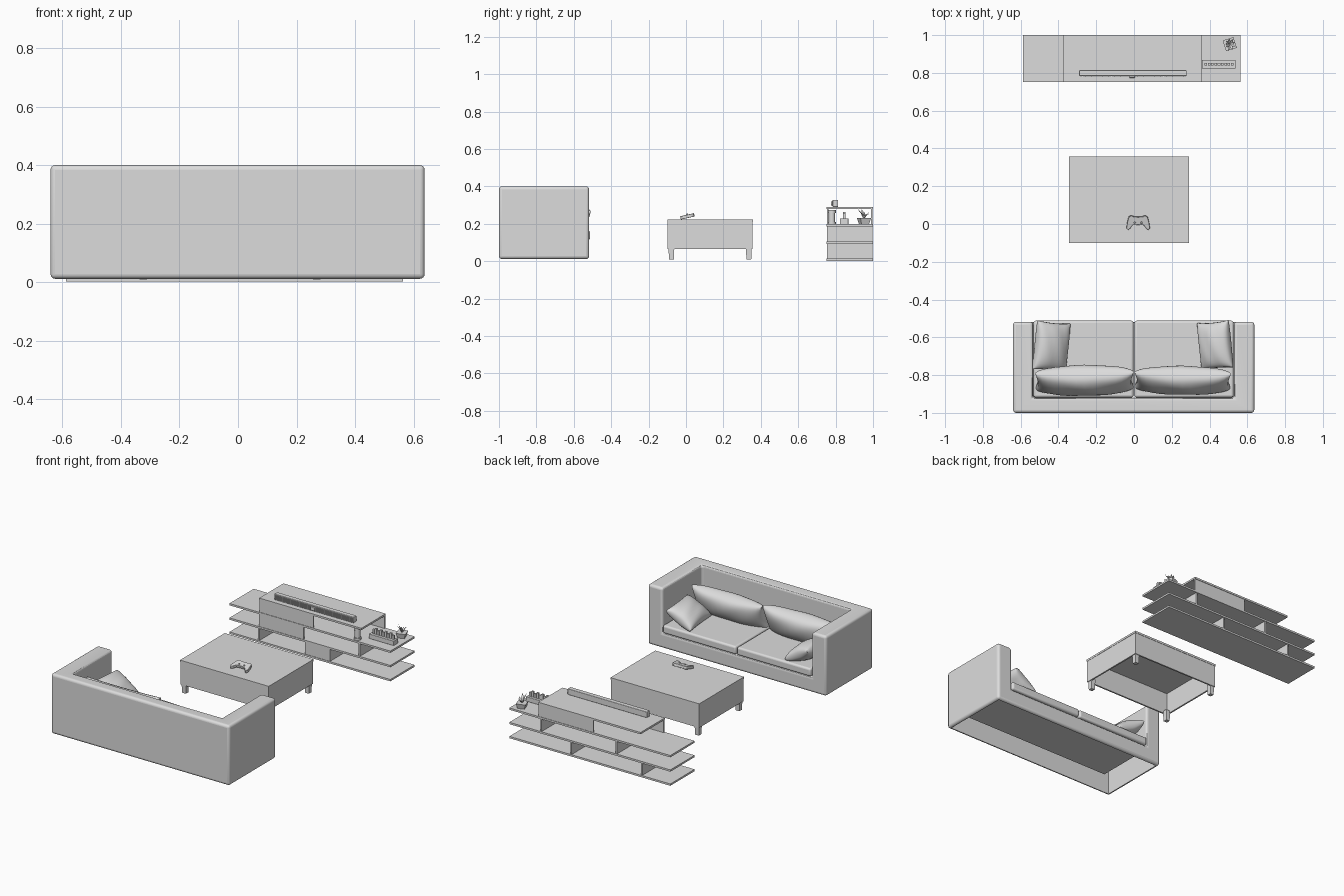
import bpy, bmesh, math, random
from mathutils import Matrix, Vector

if "Cube" in bpy.data.objects:
    bpy.data.objects.remove(bpy.data.objects["Cube"])
random.seed(4)

grey = bpy.data.materials.new("plain grey")
grey.use_nodes = True
grey.diffuse_color = (0.72, 0.72, 0.72, 1)
grey.node_tree.nodes["Principled BSDF"].inputs["Base Color"].default_value = (0.72, 0.72, 0.72, 1)


def add(name, bm, smooth=False):
    bmesh.ops.recalc_face_normals(bm, faces=bm.faces)
    mesh = bpy.data.meshes.new(name)
    bm.to_mesh(mesh)
    bm.free()
    mesh.materials.append(grey)
    ob = bpy.data.objects.new(name, mesh)
    bpy.context.collection.objects.link(ob)
    if smooth:
        shade(ob)
    return ob


def shade(ob):
    bpy.ops.object.select_all(action="DESELECT")
    ob.select_set(True)
    bpy.context.view_layer.objects.active = ob
    bpy.ops.object.shade_smooth_by_angle(angle=math.radians(40))


def put_box(bm, x, y, z):
    size = [b - a for a, b in (x, y, z)]
    mid = [(a + b) / 2 for a, b in (x, y, z)]
    m = Matrix.Translation(mid) @ Matrix.Diagonal((*size, 1))
    return bmesh.ops.create_cube(bm, size=1, matrix=m)["verts"]


def box(name, x, y, z, bevel=0):
    bm = bmesh.new()
    put_box(bm, x, y, z)
    ob = add(name, bm)
    if bevel:
        round_edges(ob, bevel)
    return ob


def round_edges(ob, width, segments=4):
    mod = ob.modifiers.new("round", "BEVEL")
    mod.width, mod.segments = width, segments
    shade(ob)


def cut(ob, name, x, y, z):
    cutter = box(name, x, y, z)
    cutter.hide_render = True
    cutter.hide_viewport = True
    cutter.display_type = "WIRE"
    mod = ob.modifiers.new(name, "BOOLEAN")
    mod.operation, mod.object, mod.solver = "DIFFERENCE", cutter, "EXACT"


def pillow(name, centre, half, turn, n=18):
    """Two puffed sheets sharing one pinched seam."""
    bm = bmesh.new()
    for side in (1, -1):
        verts = bmesh.ops.create_grid(bm, x_segments=n, y_segments=n, size=1)["verts"]
        for v in verts:
            a, b = math.sin(v.co.x * math.pi / 2), math.sin(v.co.y * math.pi / 2)
            puff = max(0, (1 - a * a) * (1 - b * b)) ** 0.36
            wrinkle = 1 + 0.03 * math.sin(7 * a + 3 * b)
            v.co = (a * half[0] * (1 - 0.05 * (1 - b * b)),
                    b * half[1] * (1 - 0.05 * (1 - a * a)),
                    side * half[2] * puff * wrinkle)
    bmesh.ops.remove_doubles(bm, verts=bm.verts, dist=0.0002)
    rot = Matrix.Rotation(turn[2], 4, "Z") @ Matrix.Rotation(turn[1], 4, "Y") @ Matrix.Rotation(turn[0], 4, "X")
    bm.transform(Matrix.Translation(centre) @ rot)
    return add(name, bm, True)


# Sofa: rounded hollow shell, open underneath
sofa = box("sofa_shell", (-.64, .637), (-1, -.518), (.012, .40))
cut(sofa, "seat_cutter", (-.535, .53), (-.92, -.4), (.112, .6))
round_edges(sofa, .016)
cut(sofa, "underside_cutter", (-.622, .619), (-.982, -.536), (-.1, .104))
cut(sofa, "back_hollow_cutter", (-.622, .619), (-.982, -.938), (.05, .382))
cut(sofa, "right_arm_hollow_cutter", (-.622, -.553), (-.96, -.536), (.05, .382))
cut(sofa, "left_arm_hollow_cutter", (.548, .619), (-.96, -.536), (.05, .382))

# Seat cushions
box("seat_cushion_right", (-.532, -.003), (-.918, -.512), (.113, .165), .012)
box("seat_cushion_left", (.003, .527), (-.918, -.512), (.113, .165), .012)

# Loose pillows
lean = math.radians(66)
pillow("back_pillow_right", (-.262, -.828, .24), (.262, .1, .075), (lean, 0, .015))
pillow("back_pillow_left", (.258, -.828, .235), (.256, .095, .07), (lean, 0, -.015))
tilt = math.radians(30)
pillow("side_pillow_right", (-.437, -.648, .22), (.1, .13, .055), (0, tilt, -.1))
pillow("side_pillow_left", (.43, -.642, .22), (.095, .126, .055), (0, -tilt, .1))

# Coffee table: open-bottomed apron, overlapping top, tapered legs
X, Y = (-.345, .29), (-.1, .358)
t, e = .012, .002
box("table_apron_front", (X[0] + e, X[1] - e), (Y[0] + e, Y[0] + t), (.065, .209))
box("table_apron_back", (X[0] + e, X[1] - e), (Y[1] - t, Y[1] - e), (.065, .209))
box("table_apron_right", (X[0] + e, X[0] + t), (Y[0] + e, Y[1] - e), (.065, .209))
box("table_apron_left", (X[1] - t, X[1] - e), (Y[0] + e, Y[1] - e), (.065, .209))
box("table_top_front", X, (Y[0], .195), (.209, .222))
box("table_top_back", X, (.195, Y[1]), (.209, .222))
for i, cx in enumerate((X[0] + .022, X[1] - .022)):
    for j, cy in enumerate((Y[0] + .022, Y[1] - .022)):
        bm = bmesh.new()
        for v in put_box(bm, (-.016, .016), (-.016, .016), (.01, .08)):
            if v.co.z < .05:
                v.co.x *= .8
                v.co.y *= .8
        bm.transform(Matrix.Translation((cx, cy, 0)))
        add(f"table_leg_{i}{j}", bm)

# Game pad: mirrored outline, extruded and tilted
half = [(0, .036), (.022, .037), (.036, .043), (.05, .036), (.058, .005),
        (.062, -.024), (.054, -.034), (.044, -.028), (.03, -.008), (0, -.006)]
outline = half + [(-x, y) for x, y in reversed(half[1:-1])]
bm = bmesh.new()
face = bm.faces.new([bm.verts.new((x, y, 0)) for x, y in outline])
top = bmesh.ops.extrude_face_region(bm, geom=[face])["geom"]
bmesh.ops.translate(bm, vec=(0, 0, .018), verts=[g for g in top if isinstance(g, bmesh.types.BMVert)])
for sx in (-1, 1):
    bmesh.ops.create_cone(bm, cap_ends=True, segments=10, radius1=.006, radius2=.005, depth=.008,
                          matrix=Matrix.Translation((sx * .018, .006, .02)))
bm.transform(Matrix.Translation((.022, .005, .23)) @ Matrix.Rotation(.22, 4, "X"))
pad = add("game_pad", bm)
round_edges(pad, .005, 2)

# Media unit: three long shelves, a shorter top, staggered panels
F, B = .752, 1.0
for i, z in enumerate((.002, .093, .186)):
    box(f"long_shelf_{i}", (-.588, .564), (F, B), (z, z + .012))
box("top_shelf", (-.375, .357), (F, B), (.278, .29))
f, b = F + .003, B - .003
box("top_front_panel", (-.374, .01), (f, f + .008), (.198, .278))
box("top_back_panel", (-.035, .356), (b - .008, b), (.198, .278))
for name, x, z in (("low_divider_left", .125, .014), ("low_divider_right", -.38, .014),
                   ("mid_divider_left", .34, .105), ("mid_divider_right", -.2, .105)):
    box(name, (x - .005, x + .005), (f, b), (z, z + .08))
box("mid_front_panel", (-.38, -.06), (f, f + .008), (.105, .186))
box("low_front_panel", (-.05, .125), (f, f + .008), (.014, .093))

# Sound bar with ribbed grille
box("sound_bar", (-.29, .278), (.784, .814), (.29, .328), .003)
bm = bmesh.new()
for i in range(88):
    x = -.284 + i * .0064
    put_box(bm, (x, x + .0035), (.78, .785), (.295, .323))
add("sound_bar_grille", bm)
box("sound_bar_sensor", (-.025, .005), (.774, .786), (.298, .32), .003)

# Small speaker under the top shelf
bm = bmesh.new()
for z, r, h in ((.204, .022, .012), (.233, .017, .05), (.266, .021, .018)):
    bmesh.ops.create_cone(bm, cap_ends=True, segments=20, radius1=r, radius2=r, depth=h,
                          matrix=Matrix.Translation((.31, .78, z)))
add("shelf_speaker", bm, True)

# Display stand with a row of upright blocks
box("display_stand", (.36, .538), (.823, .868), (.198, .228), .002)
bm = bmesh.new()
for i in range(9):
    x = .373 + i * .0175
    put_box(bm, (x, x + .014), (.84, .852), (.228, .254 + .01 * (i % 2)))
add("display_blocks", bm)

# Potted plant
bm = bmesh.new()
bmesh.ops.create_cone(bm, cap_ends=True, segments=4, radius1=.03, radius2=.042, depth=.032,
                      matrix=Matrix.Translation((.507, .952, .214)) @ Matrix.Rotation(1.1, 4, "Z"))
add("plant_pot", bm)
bm = bmesh.new()
for i in range(9):
    ang = i * math.tau / 9 * 2 + .3
    out = Vector((math.cos(ang), math.sin(ang), 0))
    side = Vector((-out.y, out.x, 0))
    reach, top_z = random.uniform(.022, .038), random.uniform(.25, .285)
    base = Vector((.507, .952, .226))
    mid = base + out * reach * .45 + Vector((0, 0, (top_z - .226) * .6))
    tip = base + out * reach + Vector((0, 0, top_z - .226))
    pts = [base + side * .003, mid + side * .007, tip, mid - side * .007, base - side * .003]
    v = [bm.verts.new(p) for p in pts]
    bm.faces.new((v[0], v[1], v[3], v[4]))
    bm.faces.new((v[1], v[2], v[3]))
add("plant_leaves", bm)
